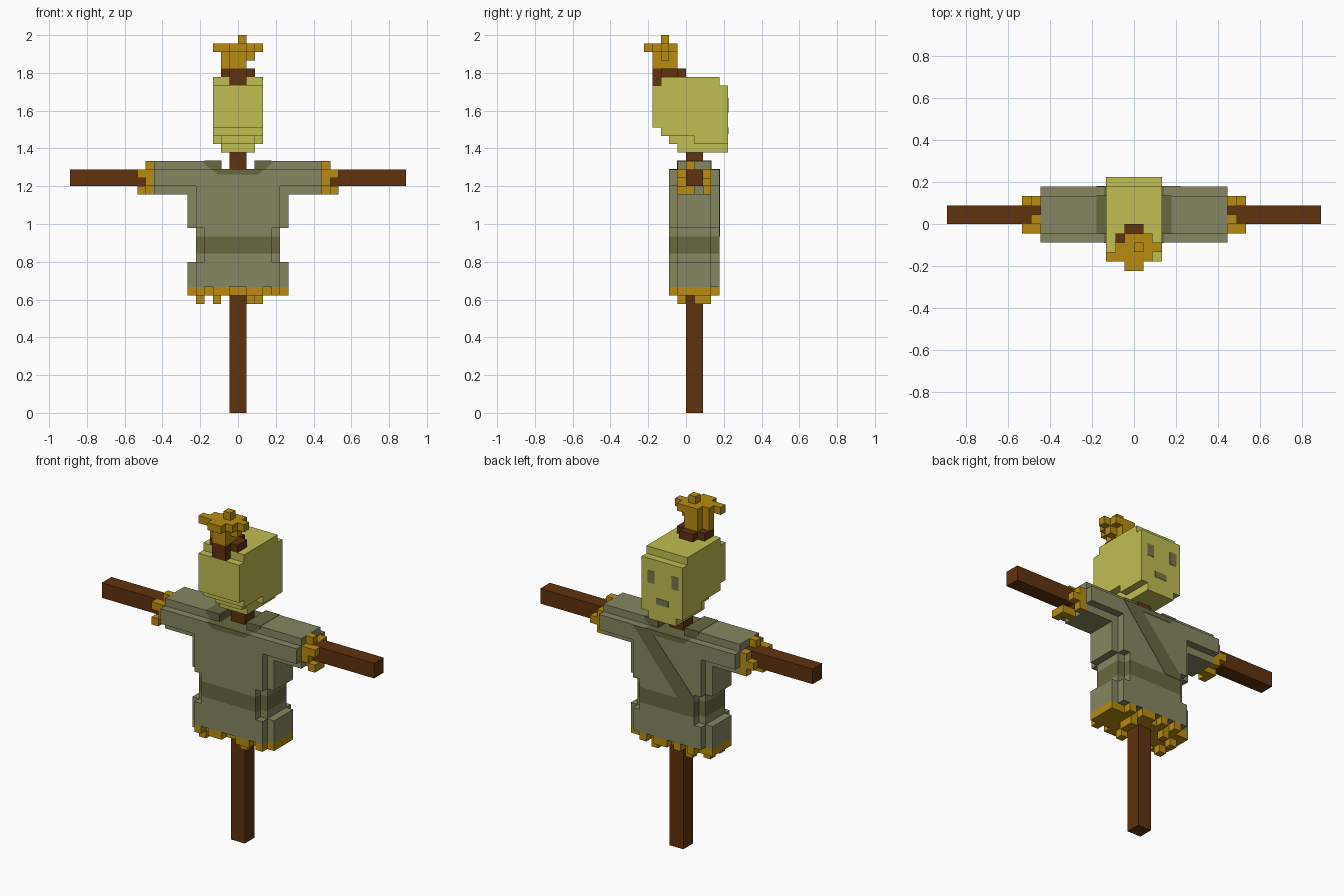
import bpy
import bmesh

cube = bpy.data.objects.get("Cube")
if cube:
    bpy.data.objects.remove(cube)

U = 2 / 45  # one block


def material(name, rgb):
    """Flat material from an sRGB colour."""
    col = [((c / 255 + 0.055) / 1.055) ** 2.4 for c in rgb] + [1]
    mat = bpy.data.materials.new(name)
    mat.use_nodes = True
    mat.diffuse_color = col
    mat.node_tree.nodes["Principled BSDF"].inputs["Base Color"].default_value = col
    return mat


WOOD = material("brown wood", (96, 50, 14))
CLOTH = material("olive cloth", (134, 135, 97))
DARK = material("dark olive cloth", (104, 104, 66))
STRAW = material("golden straw", (184, 139, 16))
SACK = material("yellow sack", (192, 190, 82))
INK = material("grey face paint", (120, 116, 76))


def finish(name, bm, mat):
    bmesh.ops.recalc_face_normals(bm, faces=bm.faces)
    mesh = bpy.data.meshes.new(name)
    bm.to_mesh(mesh)
    bm.free()
    mesh.materials.append(mat)
    bpy.context.collection.objects.link(bpy.data.objects.new(name, mesh))


def blocks(name, mat, *boxes):
    """Boxes given in blocks as x0, x1, y0, y1, z0, z1."""
    bm = bmesh.new()
    for x0, x1, y0, y1, z0, z1 in boxes:
        verts = bmesh.ops.create_cube(bm, size=U)["verts"]
        bmesh.ops.scale(bm, verts=verts, vec=(x1 - x0, y1 - y0, z1 - z0))
        centre = [(x0 + x1) * U / 2, (y0 + y1) * U / 2, (z0 + z1) * U / 2]
        bmesh.ops.translate(bm, verts=verts, vec=centre)
    finish(name, bm, mat)


def prism(name, mat, outline, y0, y1):
    """An x, z outline extruded along y."""
    bm = bmesh.new()
    face = bm.faces.new([bm.verts.new((x * U, y0 * U, z * U)) for x, z in outline])
    new = bmesh.ops.extrude_face_region(bm, geom=[face])["geom"]
    moved = [v for v in new if isinstance(v, bmesh.types.BMVert)]
    bmesh.ops.translate(bm, verts=moved, vec=(0, (y1 - y0) * U, 0))
    finish(name, bm, mat)


def flip(box):
    return (-box[1], -box[0]) + tuple(box[2:])


def layers(z0, z1, outer, inner):
    """A wide thin slab and a narrow deep slab, giving stepped corners."""
    return [(-outer, outer, -1, 3, z0, z1), (-inner, inner, -2, 4, z0, z1)]


# Wooden frame
blocks("post", WOOD, (-1, 1, 0, 2, 0, 31))
blocks("crossbar", WOOD, (-20, 20, 0, 2, 27, 29))

# Shirt with belt
blocks("shirt_hem", CLOTH, *layers(15, 18, 6, 5), *layers(18, 19, 5, 4))
blocks("belt", DARK, *layers(19, 21, 5, 4))
blocks("shirt_chest", CLOTH, *layers(21, 22, 5, 4), *layers(22, 27, 6, 5))
shoulder = (2, 10, -1, 3, 29, 30)
blocks("sleeves", CLOTH, (-10, 10, -1, 3, 26, 29), (-10, 10, -2, 4, 27, 29),
       shoulder, flip(shoulder))

# Dark collar and the sash across the back
E = 0.05
prism("collar_front_and_back", DARK,
      [(-3.2, 29 + E), (3.2, 29 + E), (2.4, 28.4), (-2.4, 28.4)], -2 - E, 4 + E)
for side, s in (("left", 1), ("right", -1)):
    prism(side + "_collar", DARK,
          [(s * x, z) for x, z in ((2 - E, 29), (3.2, 29), (4, 29.7), (4, 30 + E), (2 - E, 30 + E))],
          -1 - E, 3 + E)
prism("back_sash", DARK, [(5, 29), (2.5, 29), (-4, 21.6), (-4, 21), (-1.6, 21)], 4, 4 + E)

# Straw at the cuffs
cuff = [(10, 11, -1, 3, 27, 29), (10, 11, 0, 1, 26, 30), (10, 11, 2, 3, 26, 27),
        (11, 12, -1, 0, 28, 29), (11, 12, -1, 0, 26, 27), (11, 12, 2, 3, 27, 28),
        (11, 12, 0, 1, 26, 27)]
blocks("left_cuff_straw", STRAW, *cuff)
blocks("right_cuff_straw", STRAW, *map(flip, cuff))

# Straw under the hem: slab, ragged rim and hanging tufts
hem = [(-6, 6, -1, 3, 14, 15)]
hem += [(x, x + 1, -2, -1, 14, 15) for x in (-5, -3, -2, 1, 2, 4)]
hem += [(x, x + 1, 3, 4, 14, 15) for x in (-4, -2, 0, 1, 3)]
hem += [(x, x + 1, y, y + 1, 13, 14)
        for x, y in ((-5, -1), (-3, 2), (1, -1), (2, 2), (-5, 1), (2, 1))]
blocks("hem_straw", STRAW, *hem)

# Sack head, stepped under the chin
blocks("head", SACK,
       (-3, 3, -4, 5, 34, 39), (-3, 3, -3, 4, 39, 40),
       (-3, 3, -3, 5, 33, 34), (-3, 3, 1, 5, 32, 33),
       (-2, 2, -2, 5, 32, 33), (-2, 2, -1, 5, 31, 32))

# Painted face
blocks("eyes", INK, (1.1, 2.1, 5, 5 + E, 35.8, 37.4), (-2.4, -1.4, 5, 5 + E, 35.8, 37.5))
blocks("mouth", INK, (-0.9, 0.9, 5, 5 + E, 33.2, 34))

# Tied neck of the sack and the straw tuft
blocks("sack_tie", WOOD, (-1, 1, -4, -3, 39, 41), (-1, 1, -3, 0, 40, 41),
       (-2, 2, -3, -1, 40, 41))
blocks("straw_tuft", STRAW,
       (-1, 1, -4, -1, 41, 43), (-2, -1, -3, -2, 41, 43), (1, 2, -3, -2, 42, 43),
       (-1, 1, -5, -4, 43, 44), (-3, 2, -4, -3, 43, 44), (-2, 3, -3, -2, 43, 44),
       (-1, 2, -2, -1, 43, 44), (0, 1, -3, -2, 44, 45))
